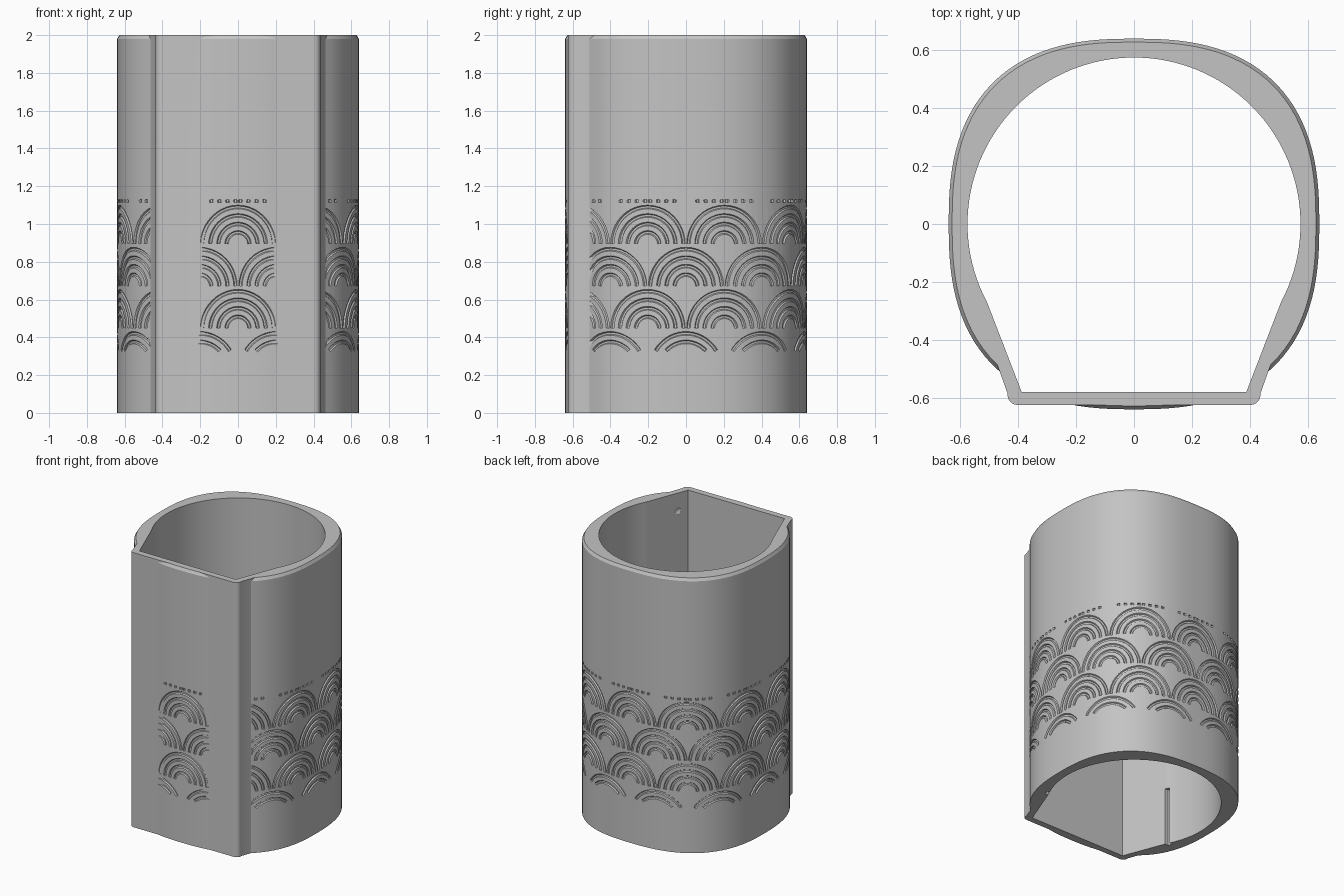
import bpy, bmesh, math
from math import sin, cos, pi, asin
from mathutils import Vector

if "Cube" in bpy.data.objects:
    bpy.data.objects.remove(bpy.data.objects["Cube"])

HALF, POWER, HEIGHT = 0.64, 2.55, 2.0


def squircle(a, z, off=0.0):
    """Point on the rounded-square outline at angle a, pushed outwards by off."""
    r = HALF * (abs(cos(a)) ** POWER + abs(sin(a)) ** POWER) ** (-1 / POWER) + off
    return Vector((r * cos(a), r * sin(a), z))


def loft(bm, rings):
    """Closed solid through a list of equal-length rings."""
    loops = [[bm.verts.new(p) for p in ring] for ring in rings]
    n = len(loops[0])
    for lower, upper in zip(loops, loops[1:]):
        for i in range(n):
            j = (i + 1) % n
            bm.faces.new((lower[i], lower[j], upper[j], upper[i]))
    bm.faces.new(loops[0][::-1])
    bm.faces.new(loops[-1])


def to_object(name, bm):
    bmesh.ops.recalc_face_normals(bm, faces=bm.faces[:])
    mesh = bpy.data.meshes.new(name)
    bm.to_mesh(mesh)
    bm.free()
    obj = bpy.data.objects.new(name, mesh)
    bpy.context.collection.objects.link(obj)
    return obj


def prism(name, outline, z0, z1):
    bm = bmesh.new()
    loft(bm, [[(x, y, z) for x, y in outline] for z in (z0, z1)])
    return to_object(name, bm)


def combine(target, other, operation):
    """Boolean baked into the target; the helper object is removed."""
    other.hide_render = True
    mod = target.modifiers.new("combine", 'BOOLEAN')
    mod.object, mod.operation, mod.solver = other, operation, 'EXACT'
    graph = bpy.context.evaluated_depsgraph_get()
    baked = bpy.data.meshes.new_from_object(target.evaluated_get(graph))
    target.modifiers.clear()
    target.data = baked
    bpy.data.objects.remove(other)


# Rounded-square sleeve with a small chamfer at the top
bm = bmesh.new()
levels = [(0, 0), (0.3, 0), (0.7, 0), (1.15, 0), (1.98, 0), (HEIGHT, -0.012)]
loft(bm, [[squircle(2 * pi * i / 128, z, off) for i in range(128)] for z, off in levels])
sleeve = to_object("sleeve", bm)

# Engraved wave pattern: staggered rows of concentric arches
GROOVE, COUNT, STEP = 0.010, 10, 0.223
TOP_BASE, LOW_CUT = 0.89, 0.33
RADII = (0.2, 0.155, 0.11, 0.065)
grooves = bmesh.new()


def arch(centre, base, r, t0, t1, steps):
    rings = []
    for k in range(steps + 1):
        t = t0 + (t1 - t0) * k / steps
        ring = []
        for m in range(6):
            rr = r + GROOVE * cos(m * pi / 3)
            ring.append(squircle(centre + rr * cos(t) / 0.68, base + rr * sin(t),
                                 GROOVE * sin(m * pi / 3)))
        rings.append(ring)
    loft(grooves, rings)


for row in range(-1, 4):
    base = TOP_BASE - row * STEP
    for i in range(COUNT):
        centre = -pi / 2 + (i + 0.5 * (row % 2)) * 2 * pi / COUNT
        for r in RADII:
            if row < 0:  # only the feet of the uppermost row remain
                t = asin(0.016 / r)
                arch(centre, base, r, 0, t, 1)
                arch(centre, base, r, pi - t, pi, 1)
            else:
                low = max(0.006, LOW_CUT - base)
                if low < r - GROOVE:
                    t = asin(low / r)
                    arch(centre, base, r, t, pi - t, 20)
combine(sleeve, to_object("wave_cutter", grooves), 'DIFFERENCE')

# Flat front panel with rounded corners and slanted flanks
half = [(0.549, -0.27), (0.437, -0.585)]
half += [(0.402 + 0.035 * cos(a), -0.59 + 0.035 * sin(a))
         for a in (-pi * k / 12 for k in range(1, 7))]
outline = half + [(-x, y) for x, y in reversed(half)]
combine(sleeve, prism("front_panel", outline, 0, HEIGHT), 'UNION')

# Round bore that widens into a flat-sided pocket at the front
start = math.radians(-28)
bore = [(0.575 * cos(a), 0.575 * sin(a))
        for a in (start + (pi - 2 * start) * i / 84 for i in range(85))]
bore += [(-0.388, -0.58), (0.388, -0.58)]
combine(sleeve, prism("bore_cutter", bore, -0.1, HEIGHT + 0.1), 'DIFFERENCE')

# Short slots at the foot of the bore, one on each side
for side in (1, -1):
    slot = [(side * x, y) for x, y in
            ((0.48, -0.28), (0.53, -0.28), (0.54, -0.25), (0.48, -0.25))]
    combine(sleeve, prism("slot_cutter", slot, -0.1, 0.42), 'DIFFERENCE')

# Small dimples in the slanted inner walls
for side in (1, -1):
    bm = bmesh.new()
    bmesh.ops.create_uvsphere(bm, u_segments=16, v_segments=10, radius=0.04)
    bmesh.ops.translate(bm, verts=bm.verts[:], vec=(side * 0.39, -0.49, 1.87))
    combine(sleeve, to_object("dimple_cutter", bm), 'DIFFERENCE')

# Single grey material
grey = bpy.data.materials.new("plain grey")
grey.use_nodes = True
colour = (0.55, 0.55, 0.55, 1)
grey.diffuse_color = colour
grey.node_tree.nodes["Principled BSDF"].inputs["Base Color"].default_value = colour
sleeve.data.materials.clear()
sleeve.data.materials.append(grey)

bpy.ops.object.select_all(action='DESELECT')
sleeve.select_set(True)
bpy.context.view_layer.objects.active = sleeve
bpy.ops.object.shade_smooth_by_angle(angle=math.radians(25))
